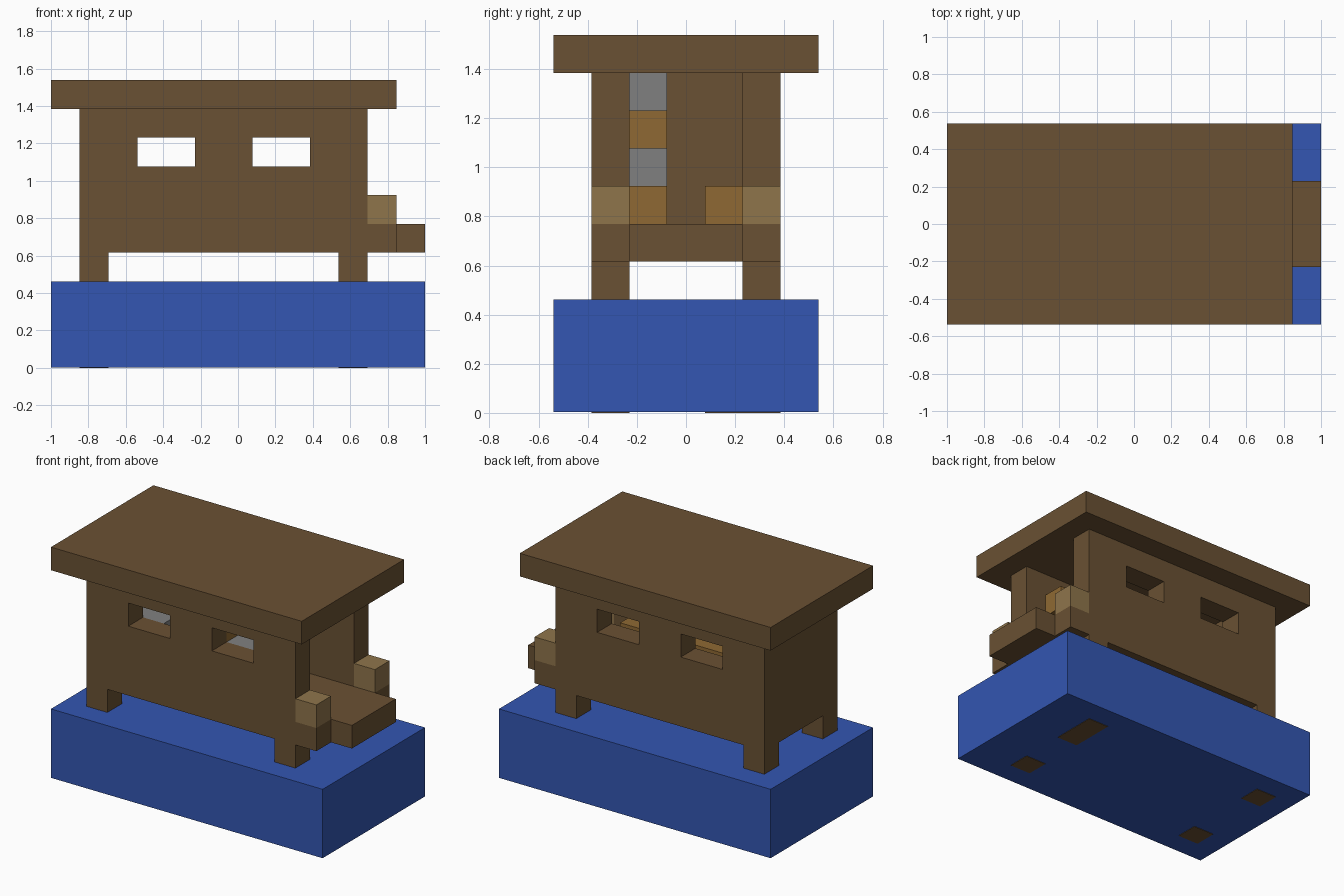
import bpy
import bmesh
from mathutils import Vector

old = bpy.data.objects.get("Cube")
if old:
    bpy.data.objects.remove(old, do_unlink=True)

U = 2 / 13                        # one building block
ORIGIN = Vector((-1, -3.5 * U, 0))


def linear(c):
    return c / 12.92 if c <= 0.04045 else ((c + 0.055) / 1.055) ** 2.4


def material(name, *rgb):
    m = bpy.data.materials.new(name)
    colour = [linear(c / 255) for c in rgb] + [1]
    m.use_nodes = True
    m.diffuse_color = colour
    m.node_tree.nodes["Principled BSDF"].inputs["Base Color"].default_value = colour
    return m


wood = material("dark wood", 106, 81, 51)
tan = material("light wood", 143, 117, 75)
amber = material("amber wood", 143, 105, 51)
grey = material("grey cloth", 128, 128, 128)
blue = material("water blue", 51, 86, 178)


def box(name, mat, lo, hi):
    """Box between two corners, measured in blocks."""
    a, b = ORIGIN + Vector(lo) * U, ORIGIN + Vector(hi) * U
    bm = bmesh.new()
    bmesh.ops.create_cube(bm, size=1)
    bmesh.ops.scale(bm, vec=b - a, verts=bm.verts)
    bmesh.ops.translate(bm, vec=(a + b) / 2, verts=bm.verts)
    mesh = bpy.data.meshes.new(name)
    bm.to_mesh(mesh)
    bm.free()
    mesh.materials.append(mat)
    ob = bpy.data.objects.new(name, mesh)
    bpy.context.collection.objects.link(ob)
    return ob


def cut(target, cutter):
    mod = target.modifiers.new("window", "BOOLEAN")
    mod.operation = "DIFFERENCE"
    mod.solver = "EXACT"
    mod.object = cutter
    bpy.context.view_layer.objects.active = target
    bpy.ops.object.modifier_apply(modifier=mod.name)


# Water block, a hair above the feet of the stilts
box("water", blue, (0, 0, 0.02), (13, 7, 3))

# Stilts running down through the water
for x, end in ((1, "rear"), (10, "porch")):
    for y, side in ((1, "front"), (5, "back")):
        box(f"{end}_{side}_stilt", wood, (x, y, 0), (x + 1, y + 1, 4))
box("sunken_block", wood, (10, 4, 0), (11, 5, 1))

# Long walls with two windows each
for y, side in ((1, "front"), (5, "back")):
    wall = box(f"{side}_wall", wood, (1, y, 4), (11, y + 1, 9))
    for x in (3, 7):
        cutter = box("window_cutter", wood, (x, y - 0.5, 7), (x + 2, y + 1.5, 8))
        cut(wall, cutter)
        bpy.data.objects.remove(cutter, do_unlink=True)

# Closed end wall, floor, porch and roof
box("end_wall", wood, (1, 2, 4), (2, 5, 9))
box("floor", wood, (2, 2, 4), (11, 5, 5))
box("porch", wood, (11, 1, 4), (12, 6, 5))
box("porch_step", wood, (12, 2, 4), (13, 5, 5))
box("roof", wood, (0, 0, 9), (12, 7, 10))

# Porch posts
for y, side in ((1, "front"), (5, "back")):
    box(f"{side}_porch_post", tan, (11, y, 5), (12, y + 1, 6))

# Furniture: bunks along the front wall and a bench at the back
box("lower_bunk", amber, (2, 2, 5), (10, 3, 6))
for x, end in ((2, "rear"), (7, "porch")):
    box(f"{end}_mattress", grey, (x, 2, 6), (x + 2, 3, 7))
box("upper_bunk", amber, (5, 2, 7), (7, 3, 8))
box("upper_mattress", grey, (5, 2, 8), (7, 3, 9))
box("wall_shelf", amber, (9, 2, 7), (10, 3, 8))
box("bench", amber, (2, 4, 5), (4, 5, 6))
